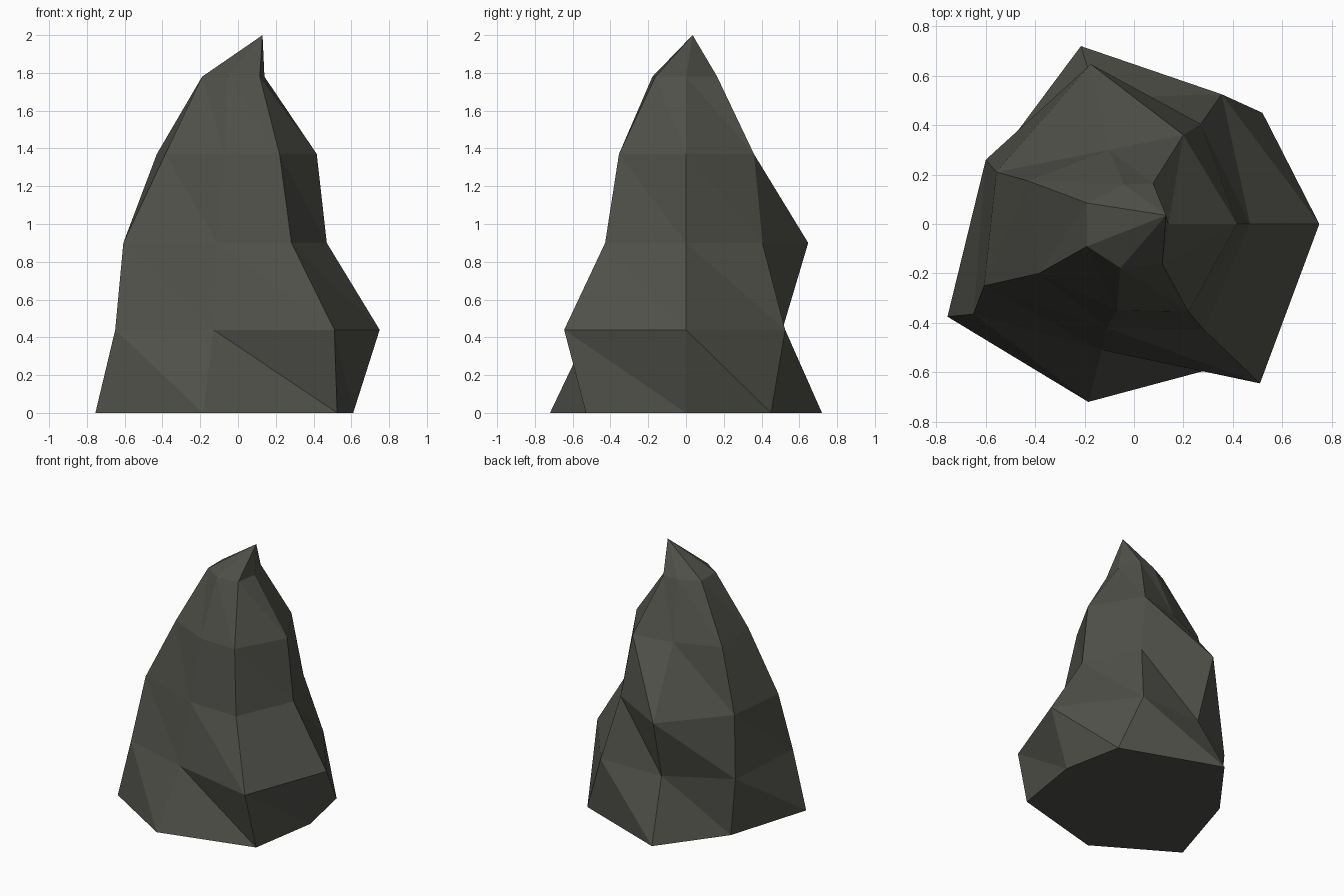
import bpy, bmesh

if "Cube" in bpy.data.objects:
    bpy.data.objects.remove(bpy.data.objects["Cube"])

# Seven-sided rock: rings of (x, y) corners, counter-clockwise from +x, at each height
RINGS = [
    (0.00, [(.61, 0), (.52, .45), (-.215, .72), (-.56, .257), (-.755, -.375), (-.185, -.72), (.525, -.53)]),
    (0.44, [(.75, 0), (.355, .525), (-.15, .51), (-.60, .26), (-.65, -.365), (-.13, -.51), (.51, -.645)]),
    (0.90, [(.47, 0), (.27, .405), (-.175, .647), (-.557, .21), (-.607, -.25), (-.11, -.42), (.283, -.428)]),
    (1.37, [(.417, 0), (.20, .36), (-.10, .30), (-.43, .175), (-.385, -.20), (-.07, -.35), (.22, -.355)]),
    (1.78, [(.14, 0), (.077, .165), (-.04, .16), (-.19, .085), (-.19, -.09), (-.055, -.178), (.115, -.162)]),
]
APEX = (.13, .035, 2.0)

bm = bmesh.new()
rings = [[bm.verts.new((x, y, z)) for x, y in pts] for z, pts in RINGS]
tip = bm.verts.new(APEX)
n = len(rings[0])

# Faceted flanks, every quad split along the same diagonal
for low, high in zip(rings, rings[1:]):
    for k in range(n):
        j = (k + 1) % n
        bm.faces.new((low[k], low[j], high[k]))
        bm.faces.new((low[j], high[j], high[k]))

# Pointed top and flat base
for k in range(n):
    bm.faces.new((rings[-1][k], rings[-1][(k + 1) % n], tip))
bm.faces.new(rings[0][::-1])

mesh = bpy.data.meshes.new("rock")
bm.to_mesh(mesh)
bm.free()

# Dark stone colour
stone = bpy.data.materials.new("dark stone")
stone.diffuse_color = (.08, .08, .068, 1)
stone.use_nodes = True
stone.node_tree.nodes["Principled BSDF"].inputs["Base Color"].default_value = stone.diffuse_color
mesh.materials.append(stone)
rock = bpy.data.objects.new("rock", mesh)
bpy.context.collection.objects.link(rock)
